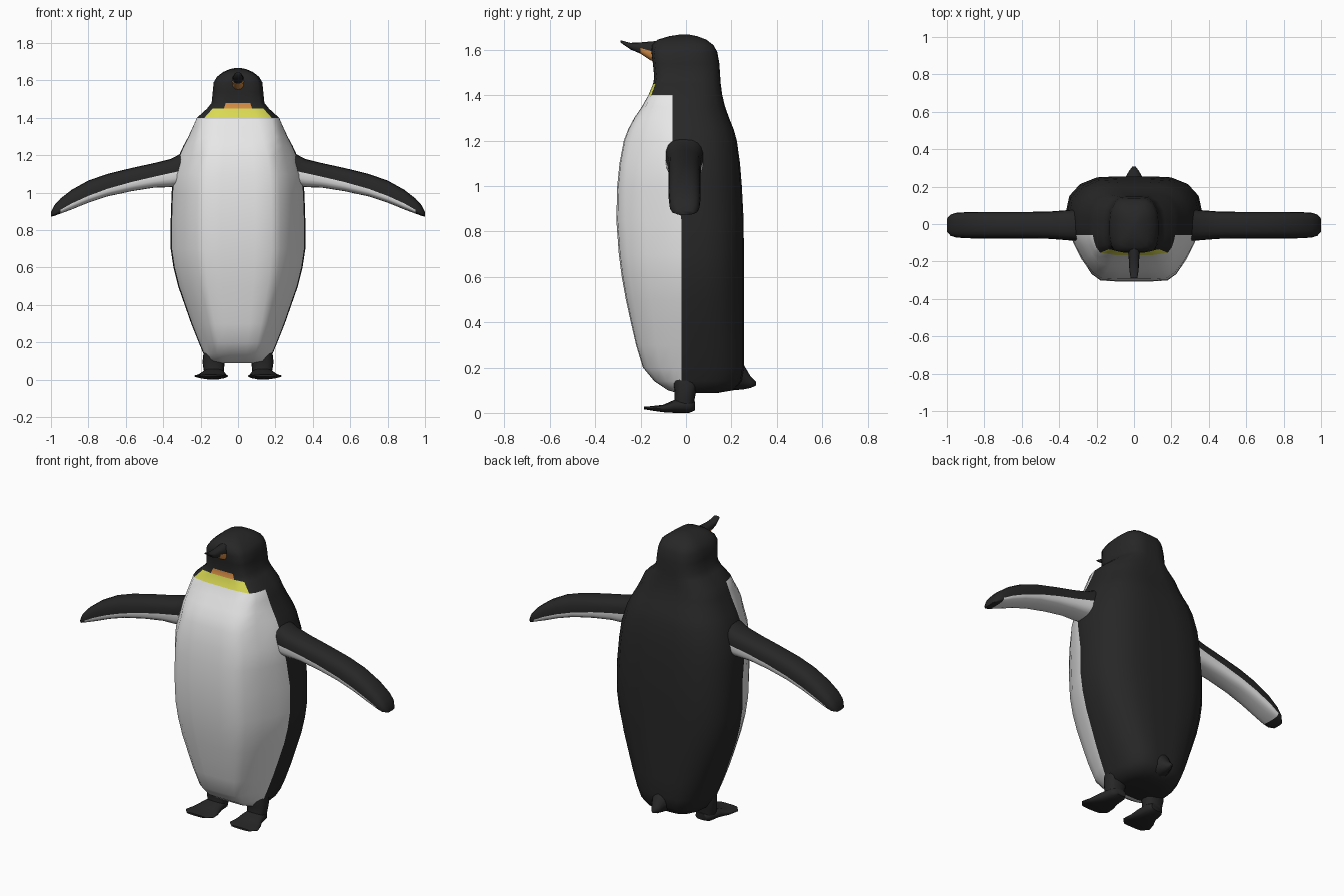
import bpy, bmesh, math

cube = bpy.data.objects.get("Cube")
if cube:
    bpy.data.objects.remove(cube)


def material(name, rgb):
    m = bpy.data.materials.new(name)
    m.use_nodes = True
    m.diffuse_color = (*rgb, 1)
    m.node_tree.nodes["Principled BSDF"].inputs["Base Color"].default_value = (*rgb, 1)
    return m


BLACK, WHITE, YELLOW, ORANGE = range(4)
MATERIALS = [material("charcoal black", (.02, .02, .02)),
             material("belly white", (.8, .8, .8)),
             material("collar yellow", (.7, .7, .09)),
             material("throat orange", (.69, .27, .06))]


def loft(name, rings, paint=lambda i, j: BLACK, angle=60):
    """Skin a list of closed rings; paint(ring, column) picks the colour."""
    bm = bmesh.new()
    rows = [[bm.verts.new(p) for p in ring] for ring in rings]
    n = len(rows[0])
    for i in range(len(rows) - 1):
        for j in range(n):
            k = (j + 1) % n
            f = bm.faces.new((rows[i][j], rows[i][k], rows[i + 1][k], rows[i + 1][j]))
            f.material_index = paint(i, j)
    bm.faces.new(rows[0])
    bm.faces.new(rows[-1])
    bmesh.ops.recalc_face_normals(bm, faces=bm.faces)
    mesh = bpy.data.meshes.new(name)
    bm.to_mesh(mesh)
    bm.free()
    for m in MATERIALS:
        mesh.materials.append(m)
    ob = bpy.data.objects.new(name, mesh)
    bpy.context.collection.objects.link(ob)
    bpy.ops.object.select_all(action='DESELECT')
    ob.select_set(True)
    bpy.context.view_layer.objects.active = ob
    bpy.ops.object.shade_smooth_by_angle(angle=math.radians(angle))
    return ob


def oval(n=16, power=2.5):
    """Unit rounded-square outline, starting at +u, going towards +v."""
    def squash(c):
        return math.copysign(abs(c) ** (2 / power), c)
    turns = [2 * math.pi * k / n for k in range(n)]
    return [(squash(math.cos(a)), squash(math.sin(a))) for a in turns]


# Body and head: half outline from front centre to back centre
FRONT_LOW = [(0, -1), (.25, -1), (.5, -.98), (.63, -.86), (.79, -.55), (.9, -.25), (.98, 0)]
FRONT_TOP = [(0, -1), (.25, -1), (.46, -.99), (.82, -.88), (.92, -.6), (.97, -.3), (1, 0)]
BACK = [(1, .15), (1, .38), (.96, .62), (.8, .85), (.55, .98), (.25, 1), (0, 1)]

# height, half width, front y, back y
STATIONS = [(.088, .11, -.04, .14), (.1, .165, -.08, .21), (.14, .185, -.14, .245),
            (.2, .21, -.19, .255), (.3, .25, -.22, .255), (.4, .285, -.243, .255),
            (.5, .32, -.265, .255), (.6, .345, -.283, .255), (.7, .36, -.296, .255),
            (.85, .36, -.307, .254), (1, .355, -.303, .246), (1.1, .345, -.293, .238),
            (1.2, .315, -.274, .224), (1.25, .292, -.255, .21), (1.3, .265, -.228, .19),
            (1.35, .242, -.194, .172), (1.4, .22, -.166, .16), (1.45, .165, -.145, .153),
            (1.48, .141, -.14, .151), (1.54, .135, -.146, .147), (1.59, .13, -.152, .138),
            (1.62, .112, -.15, .122), (1.645, .08, -.125, .09), (1.66, .045, -.075, .05),
            (1.667, .015, -.03, .015)]


def body_ring(z, w, front, back):
    t = min(max((z - 1.2) / .2, 0), 1)
    seam = -.02 - .04 * min(max((z - .87) / .2, 0), 1)
    if z > 1.6:
        seam = (front + back) / 2
    half = []
    for (xa, ya), (xb, yb) in zip(FRONT_LOW, FRONT_TOP):
        x, y = xa + (xb - xa) * t, ya + (yb - ya) * t
        half.append((x * w, seam + y * (seam - front), z))
    half += [(x * w, seam + y * (back - seam), z) for x, y in BACK]
    return half + [(-x, y, h) for x, y, h in reversed(half[1:-1])]


BODY = [body_ring(*s) for s in STATIONS]


def body_paint(i, j):
    col, z = min(j, len(BODY[0]) - 1 - j), STATIONS[i][0]
    if z < 1.4:
        return WHITE if col < 6 else BLACK
    if z < 1.45:
        return YELLOW if col < 3 else BLACK
    return ORANGE if z < 1.48 and col < 2 else BLACK


loft("body", BODY, body_paint)

# Tail: y, half width, bottom, top
TAIL = [(.1, .13, .1, .34), (.2, .085, .1, .27), (.25, .045, .103, .22),
        (.285, .026, .11, .16), (.308, .008, .12, .138)]
loft("tail", [[(u * hx, y, (lo + hi) / 2 + v * (hi - lo) / 2) for u, v in oval(12, 2)]
              for y, hx, lo, hi in TAIL])

# Beak: y, half width, bottom, top
BEAK = [(-.12, .035, 1.545, 1.64), (-.155, .031, 1.553, 1.637), (-.2, .027, 1.583, 1.633),
        (-.245, .025, 1.602, 1.631), (-.288, .018, 1.632, 1.642)]
loft("beak", [[(u * hx, y, (lo + hi) / 2 + v * (hi - lo) / 2) for u, v in oval(12)]
              for y, hx, lo, hi in BEAK],
     lambda i, j: ORANGE if i < 2 and j >= 6 else BLACK)

# Flippers: x, top, colour edge, bottom, half depth
FLIPPER = [(.22, 1.27, 1.15, 1.05, .09), (.3, 1.212, 1.118, 1.04, .085),
           (.36, 1.18, 1.105, 1.03, .08), (.45, 1.158, 1.085, 1.027, .073),
           (.57, 1.132, 1.057, 1.008, .071), (.7, 1.1, 1.02, .98, .071),
           (.8, 1.065, .983, .947, .071), (.89, 1.015, .942, .91, .07),
           (.95, .968, .908, .888, .066), (.98, .935, .89, .877, .057),
           (1, .895, .88, .872, .035)]


def flipper_ring(side, x, top, edge, low, depth):
    return [(side * x, -.006 + u * depth,
             edge + v * ((top - edge) if v > 0 else (edge - low)))
            for u, v in oval(20, 2.8)]


# Feet: y, centre x, half width, bottom, top
FOOT = [(.04, .125, .035, .012, .05), (.015, .128, .052, 0, .06), (-.05, .132, .062, 0, .058),
        (-.1, .138, .08, .003, .036), (-.15, .143, .092, .01, .03), (-.185, .145, .06, .016, .027)]
# Legs: z, centre x, half width, front y, back y
LEG = [(.02, .128, .05, -.055, .035), (.06, .13, .055, -.05, .038), (.095, .13, .06, -.05, .045),
       (.14, .125, .06, -.06, .06), (.22, .11, .06, -.06, .06)]

for side, label in ((1, "left"), (-1, "right")):
    loft(label + "_flipper", [flipper_ring(side, *s) for s in FLIPPER],
         lambda i, j: WHITE if j >= 10 and i < len(FLIPPER) - 3 else BLACK)
    loft(label + "_foot",
         [[(side * (cx + u * hx), y, (lo + hi) / 2 + v * (hi - lo) / 2) for u, v in oval()]
          for y, cx, hx, lo, hi in FOOT])
    loft(label + "_leg",
         [[(side * (cx + u * hx), (f + b) / 2 + v * (b - f) / 2, z) for u, v in oval()]
          for z, cx, hx, f, b in LEG])
